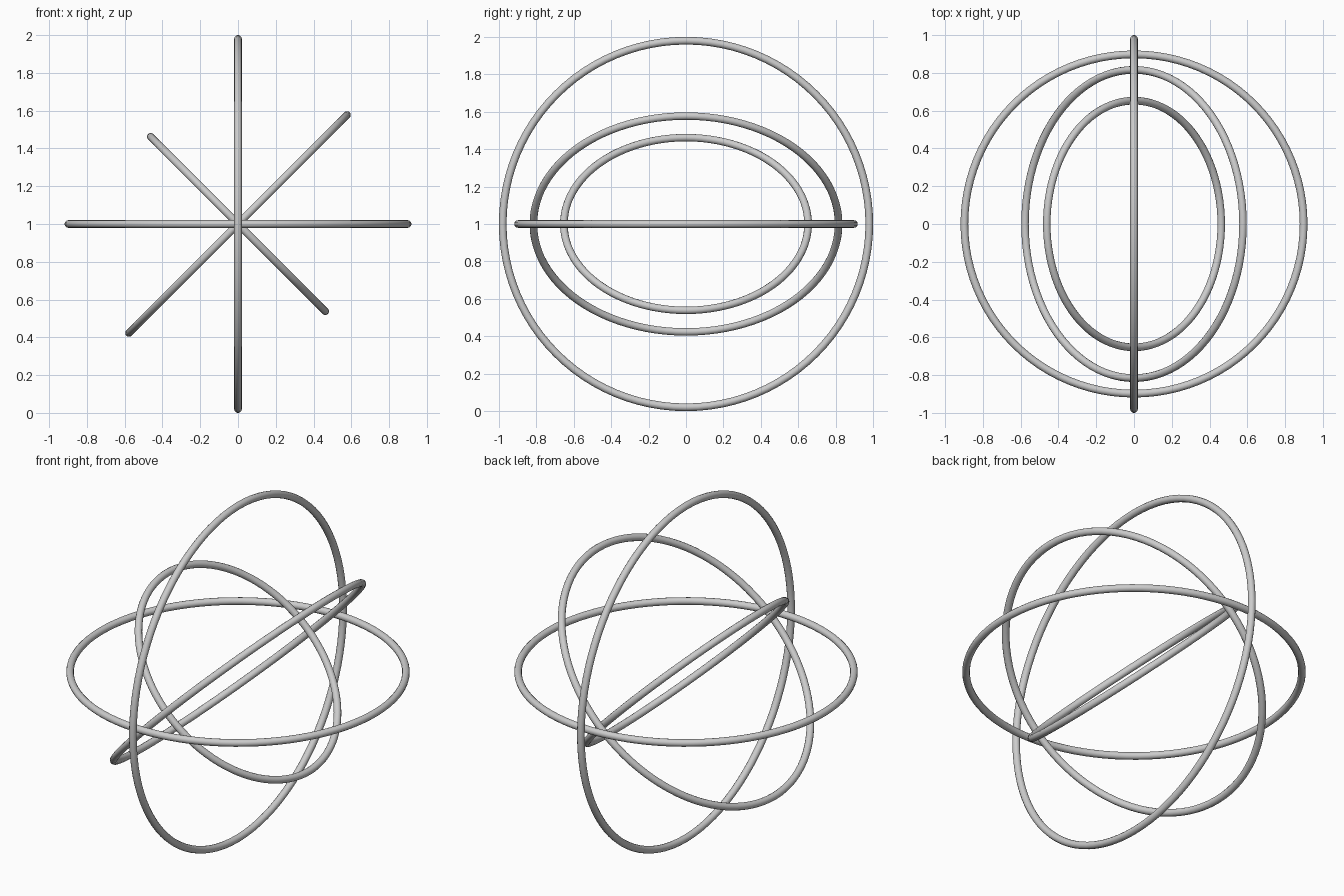
import bpy
from math import radians

if "Cube" in bpy.data.objects:
    bpy.data.objects.remove(bpy.data.objects["Cube"])

TUBE = 0.0204

# name, ring radius, tilt about the y axis in degrees
RINGS = [
    ("vertical_ring", 0.98, 90),
    ("horizontal_ring", 0.898, 0),
    ("rising_tilted_ring", 0.816, -45),
    ("falling_tilted_ring", 0.653, 45),
]


def ring(name, radius, tilt):
    bpy.ops.mesh.primitive_torus_add(
        major_segments=96, minor_segments=12,
        major_radius=radius, minor_radius=TUBE,
        location=(0, 0, 1), rotation=(0, radians(tilt), 0))
    obj = bpy.context.object
    obj.name = name
    bpy.ops.object.shade_smooth()


# Four concentric rings sharing the front-to-back axis
for spec in RINGS:
    ring(*spec)
